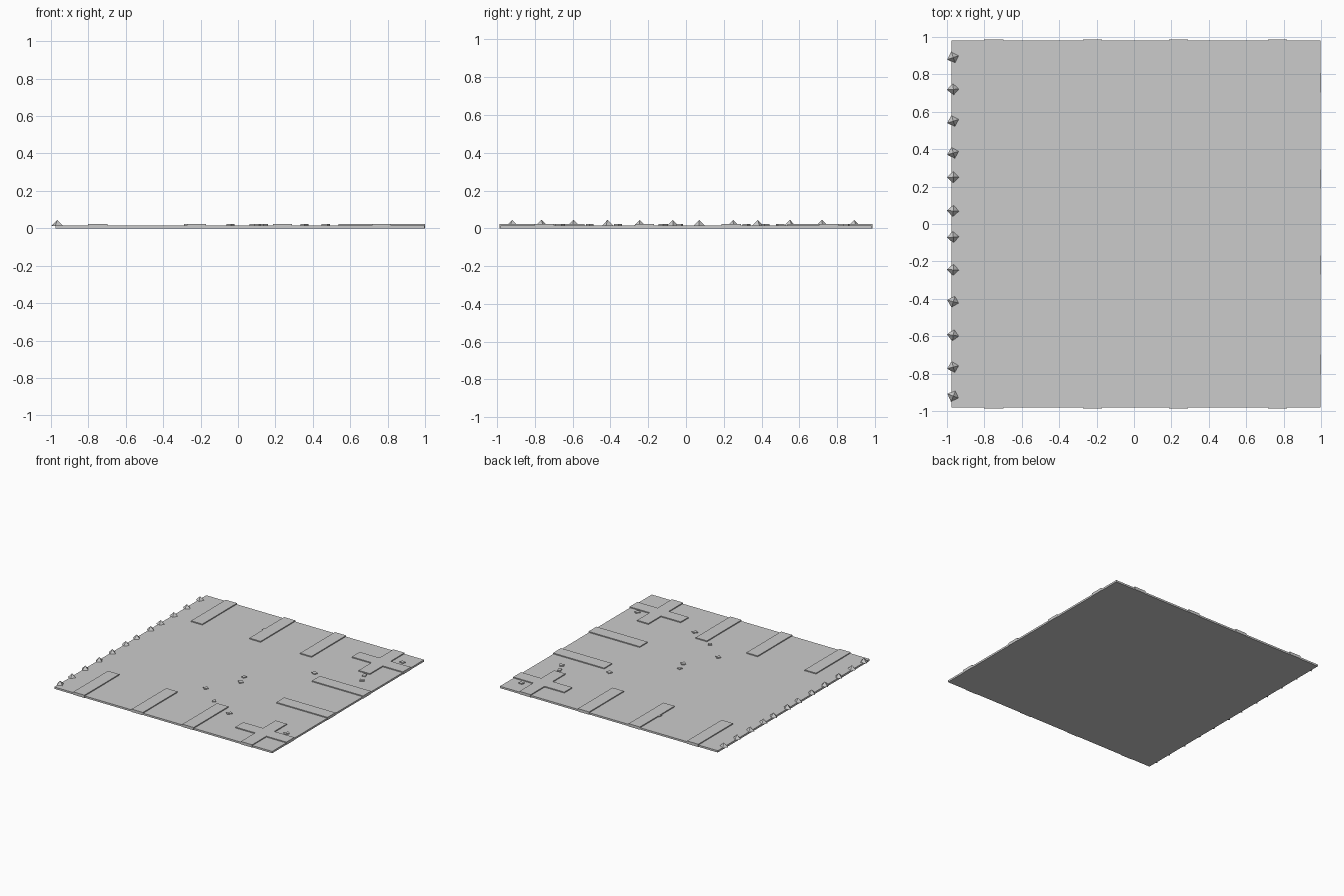
import bpy, math, random

if "Cube" in bpy.data.objects:
    bpy.data.objects.remove(bpy.data.objects["Cube"])
random.seed(4)


def box(name, x0, x1, y0, y1, z0, z1, rot=0.0):
    bpy.ops.mesh.primitive_cube_add(
        size=1, location=((x0 + x1) / 2, (y0 + y1) / 2, (z0 + z1) / 2), rotation=(0, 0, rot))
    ob = bpy.context.object
    ob.name = name
    ob.scale = (x1 - x0, y1 - y0, z1 - z0)
    return ob


# Floor plate
box("floor_plate", -0.975, 0.997, -0.982, 0.982, 0, 0.015)

# Raised strips reaching inwards from the front, back and right edges
HALF, INNER, TOP = 0.051, 0.537, 0.023
for i, c in enumerate((-0.75, -0.222, 0.238, 0.767)):
    box(f"front_strip_{i}", c - HALF, c + HALF, -0.986, -INNER, 0, TOP)
    box(f"back_strip_{i}", c - HALF, c + HALF, INNER, 0.986, 0, TOP)
for i, c in enumerate((-0.75, -0.22, 0.24, 0.755)):
    box(f"right_strip_{i}", INNER, 1.0, c - HALF, c + HALF, 0, TOP)

# Small flat stones scattered on the plate
stones = [(-0.27, 0.73), (0.08, -0.035), (0.11, -0.12), (-0.04, -0.36), (0.14, -0.51),
          (0.215, -0.65), (0.355, -0.62), (0.47, 0.32), (0.795, 0.50), (0.83, 0.42),
          (0.895, 0.85), (0.905, -0.665)]
for i, (x, y) in enumerate(stones):
    w, d = random.uniform(0.014, 0.02), random.uniform(0.013, 0.017)
    box(f"stone_{i}", x - w, x + w, y - d, y + d, 0, 0.022, random.uniform(0, math.pi))

# Row of four-sided spikes along the left edge
rows = (0.89, 0.72, 0.55, 0.38, 0.25, 0.07, -0.07, -0.245, -0.415, -0.595, -0.765, -0.92)
for i, y in enumerate(rows):
    bpy.ops.mesh.primitive_cone_add(vertices=4, radius1=0.034, radius2=0, depth=0.034,
                                    location=(-0.966, y, 0.028),
                                    rotation=(0, 0, random.uniform(-0.4, 0.4)))
    bpy.context.object.name = f"edge_spike_{i}"
